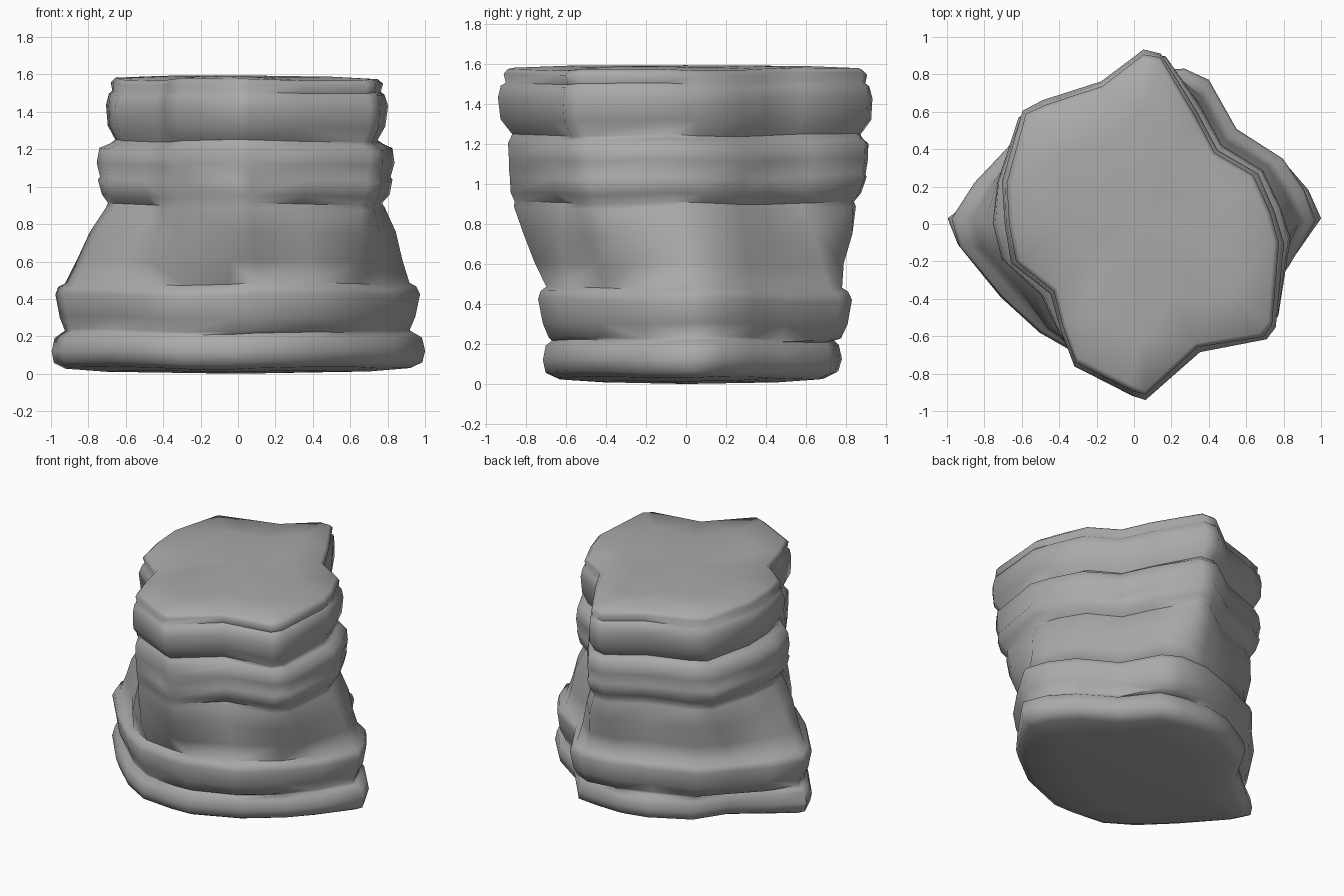
import bpy, bmesh, random
from math import sin
from mathutils import Vector

random.seed(4)
cube = bpy.data.objects.get("Cube")
if cube:
    bpy.data.objects.remove(cube)

stone = bpy.data.materials.new("grey stone")
stone.use_nodes = True
colour = (0.4, 0.4, 0.4, 1)
stone.diffuse_color = colour
bsdf = stone.node_tree.nodes["Principled BSDF"]
bsdf.inputs["Base Color"].default_value = colour
bsdf.inputs["Roughness"].default_value = 0.8

# Plan outlines from the ground up, matched corner by corner
FOOT = [(1, .03), (.93, .18), (.8, .34), (.56, .5), (.37, .73), (.2, .76), (0, .78),
        (-.2, .74), (-.47, .59), (-.6, .36), (-.82, .17), (-1, .03), (-.94, -.11),
        (-.71, -.39), (-.5, -.58), (-.3, -.69), (-.05, -.71), (.1, -.72),
        (.44, -.59), (.68, -.4), (.83, -.21)]
LOWER = [(.97, .02), (.91, .18), (.8, .35), (.55, .51), (.4, .77), (.27, .83), (.05, .82),
         (-.22, .73), (-.52, .6), (-.68, .41), (-.85, .22), (-.98, .03), (-.93, -.12),
         (-.71, -.39), (-.5, -.58), (-.31, -.69), (-.05, -.73), (.1, -.74),
         (.42, -.65), (.68, -.44), (.83, -.22)]
SUMMIT = [(.775, -.1), (.73, .06), (.64, .26), (.43, .38), (.33, .57), (.14, .89), (.05, .91),
          (-.17, .74), (-.47, .64), (-.58, .59), (-.68, .22), (-.67, 0), (-.63, -.2),
          (-.43, -.36), (-.38, -.55), (-.31, -.74), (-.01, -.89), (.06, -.915),
          (.34, -.66), (.69, -.6), (.74, -.54)]
FRONT_COLUMN = range(14, 18)   # corners of the smoother front face

# Strata profile: height, blend (0 foot, 1 lower, 2 summit), outward bulge
STRATA = [(.03, 0, -.08), (.06, 0, -.015), (.12, 0, 0), (.19, 0, -.015), (.215, .2, -.05),
          (.23, 1, -.055), (.3, 1, -.025), (.42, 1, 0), (.46, 1, -.015),
          (.48, 1.03, -.05), (.6, 1.2, -.055), (.75, 1.5, -.03), (.88, 1.74, -.04),
          (.905, 1.77, -.05), (.95, 1.78, -.01), (1.03, 1.8, .015), (1.045, 1.8, .005),
          (1.12, 1.8, .02), (1.2, 1.83, .015), (1.225, 1.9, -.02), (1.245, 1.95, -.035),
          (1.32, 2, .015), (1.43, 2, .025), (1.49, 2, .01), (1.505, 2, -.01),
          (1.55, 2, 0), (1.575, 2, -.025)]


def outline(height, blend, bulge):
    low, high = (FOOT, LOWER) if blend < 1 else (LOWER, SUMMIT)
    mix = blend if blend < 1 else blend - 1
    points = []
    for i, (a, b) in enumerate(zip(low, high)):
        calm = i in FRONT_COLUMN and 0.5 < height < 1.21
        p = Vector(a).lerp(Vector(b), mix)
        points.append(p + p.normalized() * bulge * (0.3 if calm else 1))
    return points


def add_ring(bm, height, blend, bulge, wobble):
    ring = []
    for i, p in enumerate(outline(height, blend, bulge)):
        dz = wobble * sin(i * 1.1 + height * 2)
        p += p.normalized() * random.uniform(-wobble, wobble) * 0.5
        ring.append(bm.verts.new((*p, height + dz)))
    return ring


def bridge(bm, lower, upper):
    n = len(lower)
    for i in range(n):
        j = (i + 1) % n
        bm.faces.new((lower[i], lower[j], upper[j], upper[i]))


# Stacked strata
bm = bmesh.new()
rings = [add_ring(bm, .012, 0, -.3, .004)]
rings += [add_ring(bm, z, blend, bulge, .008) for z, blend, bulge in STRATA]
rings.append(add_ring(bm, 1.588, 2, -.3, .005))
for lower, upper in zip(rings, rings[1:]):
    bridge(bm, lower, upper)

# Slightly domed top and underside
for ring, height, flip in ((rings[0], 0, True), (rings[-1], 1.595, False)):
    centre = bm.verts.new((0, 0, height))
    for i in range(len(ring)):
        pair = [ring[i], ring[(i + 1) % len(ring)]]
        bm.faces.new((pair[::-1] if flip else pair) + [centre])
bmesh.ops.triangulate(bm, faces=bm.faces[:])
bmesh.ops.recalc_face_normals(bm, faces=bm.faces[:])

mesh = bpy.data.meshes.new("layered_rock")
bm.to_mesh(mesh)
bm.free()
mesh.materials.append(stone)
rock = bpy.data.objects.new("layered_rock", mesh)
bpy.context.collection.objects.link(rock)
bpy.context.view_layer.objects.active = rock
rock.select_set(True)
bpy.ops.object.shade_smooth_by_angle(angle=1.1)
